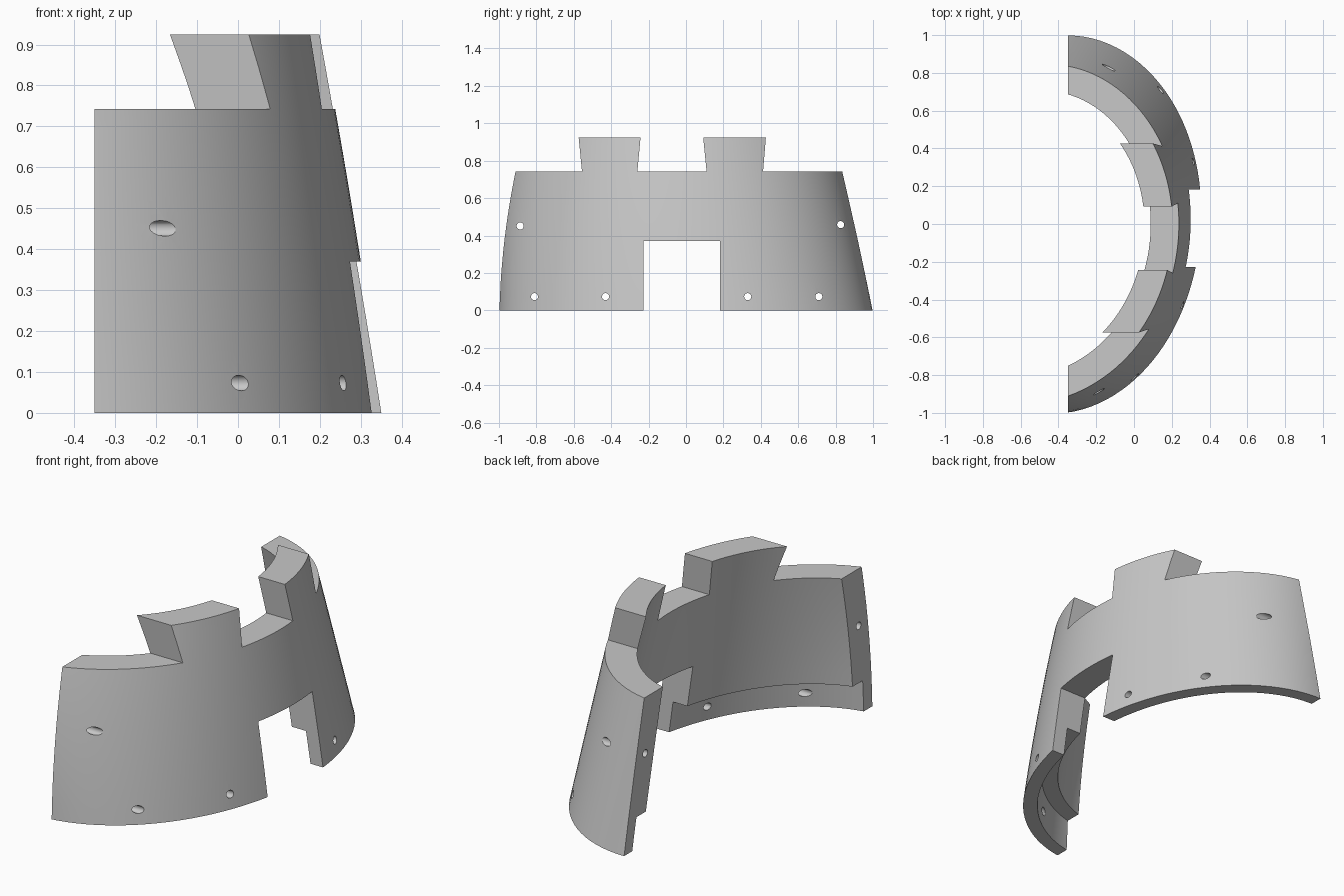
import bpy, bmesh, math
from mathutils import Matrix

if "Cube" in bpy.data.objects:
    bpy.data.objects.remove(bpy.data.objects["Cube"], do_unlink=True)

CENTRE_X, END_X = -0.70, -0.35
TOP, RIM, ARCH, LIP = 0.925, 0.742, 0.37, 0.16
WALL, LIP_WALL = 0.149, 0.07

# Outer radius at five bearings (-70 to 70 degrees) for three heights
RADII = {0.0: (1.06, 1.07, 1.055, 1.11, 1.062),
         0.37: (1.033, 1.018, 1.0, 1.03, 0.98),
         0.74: (0.976, 0.957, 0.938, 0.948, 0.896)}


def lagrange(nodes, values, x):
    total = 0
    for i, v in enumerate(values):
        for j, n in enumerate(nodes):
            if j != i:
                v *= (x - n) / (nodes[i] - n)
        total += v
    return total


def radius(angle, z):
    t = angle / math.radians(70)
    rows = [lagrange((-1, -.5, 0, .5, 1), row, t) for row in RADII.values()]
    return lagrange(list(RADII), rows, z)


def make_object(name, bm):
    bmesh.ops.recalc_face_normals(bm, faces=bm.faces)
    mesh = bpy.data.meshes.new(name)
    bm.to_mesh(mesh)
    bm.free()
    obj = bpy.data.objects.new(name, mesh)
    bpy.context.collection.objects.link(obj)
    return obj


# Curved wall: a stepped cross-section swept round the arc
levels = 12
heights = [TOP * i / levels for i in range(levels + 1)]
section = [(0, z) for z in heights]
section += [(WALL, z) for z in reversed(heights) if z > LIP + 0.02]
section += [(WALL, LIP), (LIP_WALL, LIP), (LIP_WALL, 0)]
bm = bmesh.new()
rings = []
STEPS = 60
for i in range(STEPS + 1):
    a = math.radians(-74 + 148 * i / STEPS)
    ring = []
    for depth, z in section:
        r = radius(a, z) - depth
        ring.append(bm.verts.new((CENTRE_X + r * math.cos(a), r * math.sin(a), z)))
    rings.append(ring)
n = len(section)
for r0, r1 in zip(rings, rings[1:]):
    for k in range(n):
        bm.faces.new((r0[k], r0[(k + 1) % n], r1[(k + 1) % n], r1[k]))
bm.faces.new(rings[0])
bm.faces.new(rings[-1])
wall = make_object("curved_wall", bm)


def prism(bm, outline):
    """Extrude a y-z outline along x through the whole wall."""
    a = [bm.verts.new((-2, y, z)) for y, z in outline]
    b = [bm.verts.new((2, y, z)) for y, z in outline]
    bm.faces.new(a)
    bm.faces.new(b)
    for k in range(len(outline)):
        m = (k + 1) % len(outline)
        bm.faces.new((a[k], a[m], b[m], b[k]))


# Archway and the gaps between the dovetailed battlements
openings = bmesh.new()
prism(openings, [(-0.228, -1), (0.183, -1), (0.183, ARCH), (-0.228, ARCH)])
HIGH = 1.0
for low_l, low_r, top_l, top_r in ((-2, -0.556, -2, -0.574),
                                   (-0.26, 0.11, -0.243, 0.092),
                                   (0.412, 2, 0.427, 2)):
    grow = (HIGH - RIM) / (TOP - RIM)
    prism(openings, [(low_l, RIM), (low_r, RIM),
                     (low_r + (top_r - low_r) * grow, HIGH),
                     (low_l + (top_l - low_l) * grow, HIGH)])

# Flat trim for the two ends
trim = bmesh.new()
bmesh.ops.create_cube(trim, size=1, matrix=Matrix.Translation((END_X - 1, 0, 0))
                      @ Matrix.Diagonal((2, 4, 4, 1)))

# Fixing holes bored straight through
holes = bmesh.new()
for y, z in ((-0.887, 0.451), (-0.81, 0.073), (-0.43, 0.073),
             (0.33, 0.073), (0.71, 0.073), (0.827, 0.458)):
    bmesh.ops.create_cone(holes, cap_ends=True, segments=20, radius1=0.019,
                          radius2=0.019, depth=4,
                          matrix=Matrix.Translation((0, y, z))
                          @ Matrix.Rotation(math.pi / 2, 4, "Y"))

bpy.context.view_layer.objects.active = wall
for name, cutter_bm in (("end_trim", trim), ("openings", openings), ("holes", holes)):
    cutter = make_object(name, cutter_bm)
    cutter.hide_render = True
    mod = wall.modifiers.new(name, "BOOLEAN")
    mod.operation, mod.solver, mod.object = "DIFFERENCE", "EXACT", cutter
    bpy.ops.object.modifier_apply(modifier=name)
    bpy.data.objects.remove(cutter, do_unlink=True)

# Plain grey finish
grey = bpy.data.materials.new("plain_grey")
grey.use_nodes = True
colour = (0.58, 0.58, 0.58, 1)
grey.diffuse_color = colour
grey.node_tree.nodes["Principled BSDF"].inputs["Base Color"].default_value = colour
wall.data.materials.clear()
wall.data.materials.append(grey)
for p in wall.data.polygons:
    p.material_index = 0

bpy.ops.object.select_all(action="DESELECT")
wall.select_set(True)
bpy.ops.object.shade_smooth_by_angle(angle=math.radians(25))
